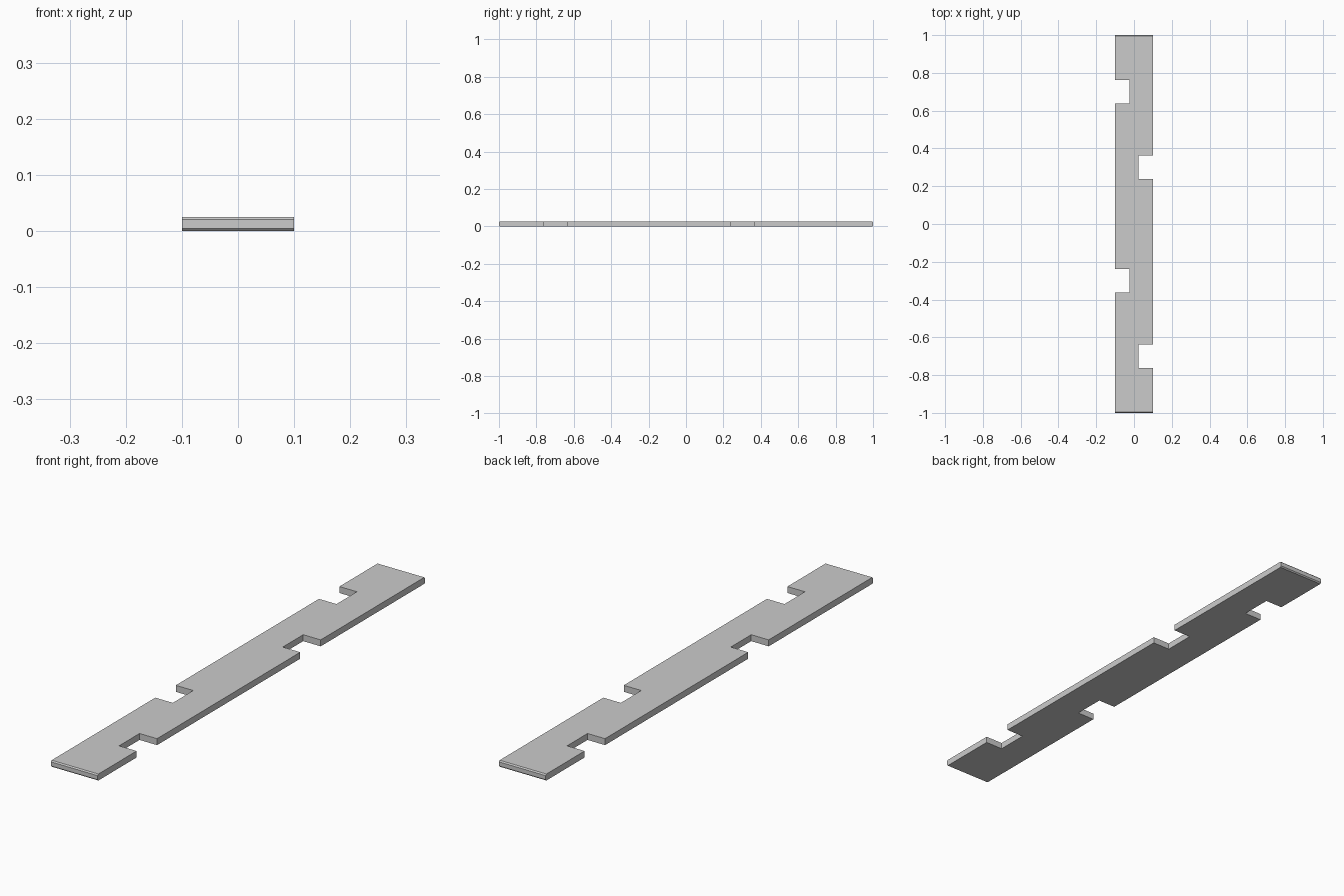
import bpy, bmesh

if "Cube" in bpy.data.objects:
    bpy.data.objects.remove(bpy.data.objects["Cube"])

W, L, T = 0.1, 1.0, 0.025      # half width, half length, thickness
DEPTH, HALF = 0.075, 0.0625    # notch depth and half length
BEVEL = 0.0045


def notch(edge_x, y, direction):
    """Four outline points cutting a square notch, walked along +y or -y."""
    inner = edge_x - DEPTH if edge_x > 0 else edge_x + DEPTH
    a, b = y - direction * HALF, y + direction * HALF
    return [(edge_x, a), (inner, a), (inner, b), (edge_x, b)]


# Plank outline with staggered notches on both long sides
outline = [(-W, -L), (W, -L)]
outline += notch(W, -0.7, 1) + notch(W, 0.3, 1)
outline += [(W, L), (-W, L)]
outline += notch(-W, 0.7, -1) + notch(-W, -0.3, -1)

# Extrude the outline to the plank thickness
bm = bmesh.new()
base = bm.faces.new([bm.verts.new((x, y, 0)) for x, y in outline])
top = bmesh.ops.extrude_face_region(bm, geom=[base], use_keep_orig=True)["geom"]
bmesh.ops.translate(bm, vec=(0, 0, T),
                    verts=[v for v in top if isinstance(v, bmesh.types.BMVert)])

# Chamfer the upper and lower edges of both ends
ends = [e for e in bm.edges
        if all(abs(abs(v.co.y) - L) < 1e-5 for v in e.verts)
        and abs(e.verts[0].co.z - e.verts[1].co.z) < 1e-5]
bmesh.ops.bevel(bm, geom=ends, offset=BEVEL, segments=1, affect='EDGES')
bmesh.ops.recalc_face_normals(bm, faces=bm.faces)

mesh = bpy.data.meshes.new("notched_plank")
bm.to_mesh(mesh)
bm.free()
bpy.context.collection.objects.link(bpy.data.objects.new("notched_plank", mesh))
